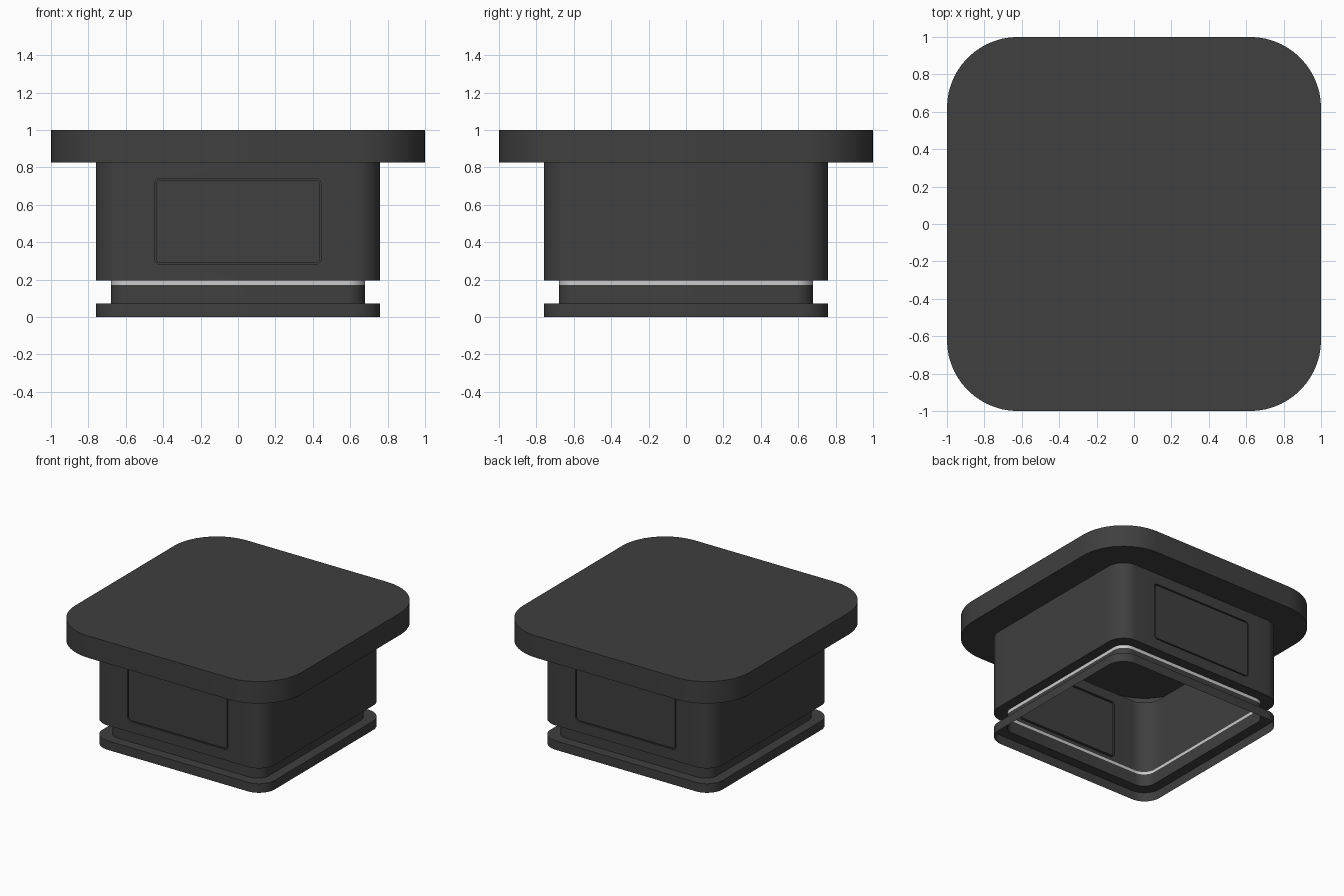
import bpy, bmesh
from math import sin, cos, pi, radians
from mathutils import Vector

if "Cube" in bpy.data.objects:
    bpy.data.objects.remove(bpy.data.objects["Cube"])

HALF, RAD = 0.76, 0.14          # body half width and corner radius
Z_FLANGE, Z_STEP, Z_LID = 0.072, 0.195, 0.825
PANEL_Z = 0.51


def material(name, v):
    m = bpy.data.materials.new(name)
    m.diffuse_color = (v, v, v, 1)
    m.use_nodes = True
    m.node_tree.nodes["Principled BSDF"].inputs["Base Color"].default_value = m.diffuse_color
    return m


DARK = material("dark_plastic", 0.05)
LIGHT = material("light_trim", 0.7)


def rounded_rect(hx, hy, r, seg=14):
    """Counter-clockwise outline of a rounded rectangle."""
    pts = []
    for k, (sx, sy) in enumerate(((1, 1), (-1, 1), (-1, -1), (1, -1))):
        for i in range(seg + 1):
            a = (k + i / seg) * pi / 2
            pts.append((sx * (hx - r) + r * cos(a), sy * (hy - r) + r * sin(a)))
    return pts


def loft(bm, loops, cap=False):
    """Skin a series of matching closed outlines."""
    rings = [[bm.verts.new(p) for p in lp] for lp in loops]
    for a, b in zip(rings, rings[1:]):
        for i in range(len(a)):
            j = (i + 1) % len(a)
            bm.faces.new((a[i], a[j], b[j], b[i]))
    if cap:
        bm.faces.new(rings[-1])


def finish(bm, name, mat):
    me = bpy.data.meshes.new(name)
    bm.to_mesh(me)
    bm.free()
    ob = bpy.data.objects.new(name, me)
    bpy.context.collection.objects.link(ob)
    me.materials.append(mat)
    bpy.ops.object.select_all(action='DESELECT')
    ob.select_set(True)
    bpy.context.view_layer.objects.active = ob
    bpy.ops.object.shade_smooth_by_angle(angle=radians(30))
    return ob


def square_shell(profile, cap=False):
    """Thin shell from (half width, corner radius, height) steps, bottom to top."""
    bm = bmesh.new()
    loft(bm, [[(x, y, z) for x, y in rounded_rect(h, h, r)] for h, r, z in profile], cap)
    return bm


def panel_loop(side, inset=0.0, depth=0.0):
    """Panel outline on the front (side=-1) or back (side=1) wall."""
    return [Vector((-side * x, side * (HALF - depth), PANEL_Z + z))
            for x, z in rounded_rect(0.445 - inset, 0.23 - inset, 0.03 - inset, 6)]


# flange and neck, open underneath
finish(square_shell([(HALF, RAD, 0), (HALF, RAD, Z_FLANGE),
                     (0.68, 0.1, Z_FLANGE), (0.68, 0.1, 0.17)]), "base_flange", DARK)

# light trim band around the top of the neck
finish(square_shell([(0.68, 0.1, 0.17), (0.68, 0.1, Z_STEP)]), "trim_band", LIGHT)

# body wall, with an opening for a panel in the front and back
bm = square_shell([(0.68, 0.1, Z_STEP), (HALF, RAD, Z_STEP), (HALF, RAD, Z_LID)])
for side in (-1, 1):
    bm.normal_update()
    wall = next(f for f in bm.faces
                if f.normal.y * side > 0.99 and abs(f.calc_center_median().x) < 0.01)
    edges = list(wall.edges)
    bmesh.ops.delete(bm, geom=[wall], context='FACES_ONLY')
    hole = [bm.verts.new(p) for p in panel_loop(side)]
    edges += [bm.edges.new((hole[i - 1], hole[i])) for i in range(len(hole))]
    made = bmesh.ops.triangle_fill(bm, use_beauty=True, edges=edges, normal=(0, side, 0))
    for f in made["geom"]:
        if isinstance(f, bmesh.types.BMFace):
            f.normal_update()
            if f.normal.y * side < 0:
                f.normal_flip()
finish(bm, "body", DARK)

# grooved panels
for side, name in ((-1, "front_panel"), (1, "back_panel")):
    bm = bmesh.new()
    loft(bm, [panel_loop(side), panel_loop(side, 0, 0.014),
              panel_loop(side, 0.009, 0.014), panel_loop(side, 0.009, 0.001)], cap=True)
    finish(bm, name, DARK)

# wide lid, hollow below
finish(square_shell([(HALF, RAD, Z_LID), (1, 0.38, Z_LID), (1, 0.38, 1)], cap=True), "lid", DARK)
